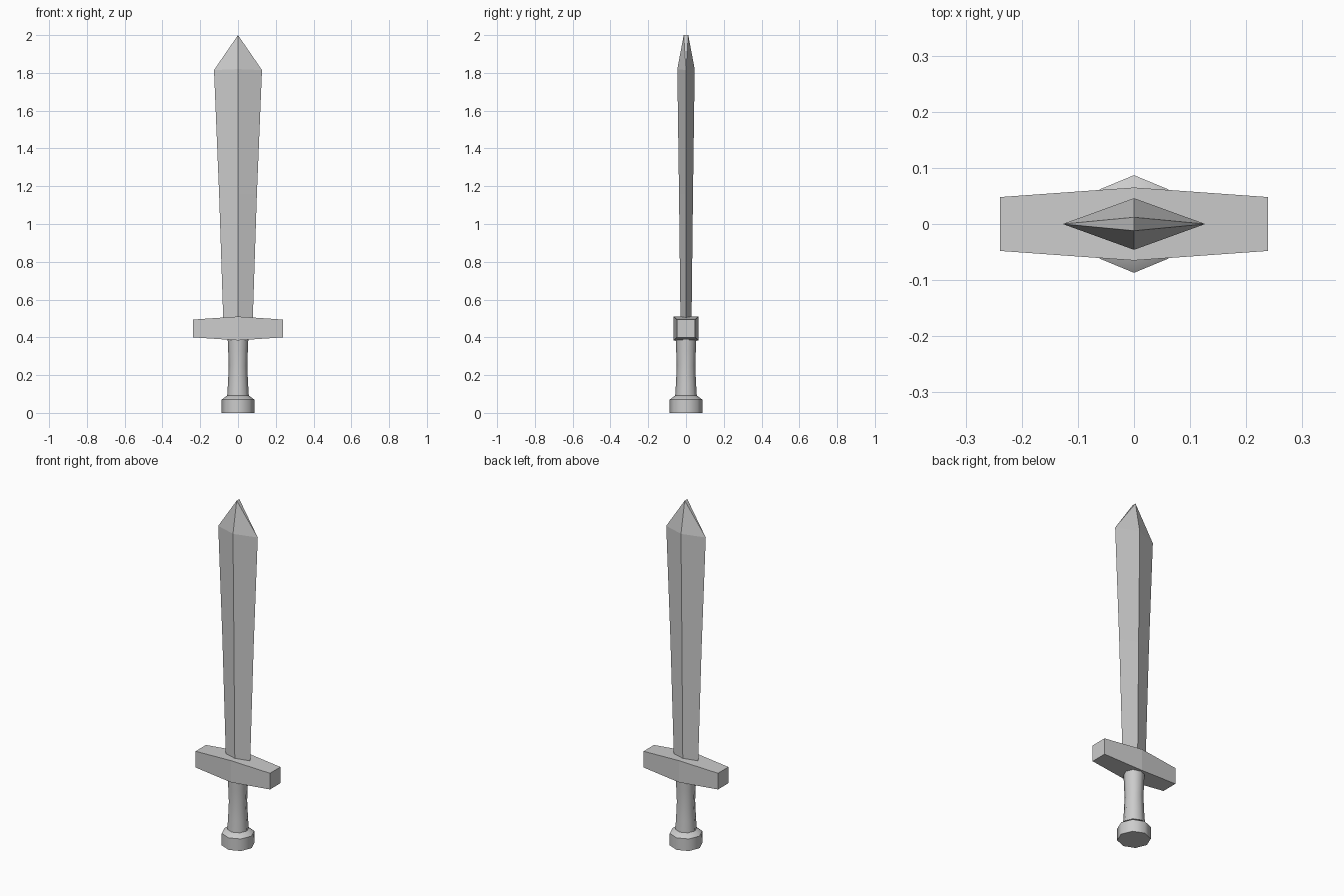
import bpy, bmesh, math

if "Cube" in bpy.data.objects:
    bpy.data.objects.remove(bpy.data.objects["Cube"])


def loft(name, rings, smooth_angle=None):
    """Skin a list of equally sized vertex rings and cap both ends."""
    bm = bmesh.new()
    loops = [[bm.verts.new(p) for p in ring] for ring in rings]
    n = len(loops[0])
    for a, b in zip(loops, loops[1:]):
        for i in range(n):
            j = (i + 1) % n
            bm.faces.new((a[i], a[j], b[j], b[i]))
    bm.faces.new(loops[0][::-1])
    bm.faces.new(loops[-1])
    bmesh.ops.remove_doubles(bm, verts=bm.verts, dist=1e-5)
    bmesh.ops.recalc_face_normals(bm, faces=bm.faces)
    mesh = bpy.data.meshes.new(name)
    bm.to_mesh(mesh)
    bm.free()
    obj = bpy.data.objects.new(name, mesh)
    bpy.context.collection.objects.link(obj)
    if smooth_angle:
        bpy.ops.object.select_all(action='DESELECT')
        obj.select_set(True)
        bpy.context.view_layer.objects.active = obj
        bpy.ops.object.shade_smooth_by_angle(angle=math.radians(smooth_angle))
    return obj


def diamond(z, hx, hy, edge_z=None):
    e = z if edge_z is None else edge_z
    return [(hx, 0, e), (0, hy, z), (-hx, 0, e), (0, -hy, z)]


def octagon(z, r):
    return [(r * math.cos(k * math.pi / 4), r * math.sin(k * math.pi / 4), z)
            for k in range(8)]


def guard_section(x, hy, z0, z1):
    return [(x, -hy, z0), (x, hy, z0), (x, hy, z1), (x, -hy, z1)]


# Blade: diamond section widening upwards
shoulder = diamond(1.82, 0.127, 0.046, 1.815)
blade = loft("blade", [diamond(0.46, 0.077, 0.029), diamond(1.16, 0.1, 0.037), shoulder])

# Blade point: closes to a short ridge running front to back
bm = bmesh.new()
bm.from_mesh(blade.data)
top = [min(bm.verts, key=lambda v: sum((v.co[i] - p[i]) ** 2 for i in range(3)))
       for p in shoulder]
bmesh.ops.delete(bm, geom=[f for f in bm.faces if all(v in top for v in f.verts)],
                 context='FACES_ONLY')
right, back, left, front = top
tip_back = bm.verts.new((0, 0.012, 2.0))
tip_front = bm.verts.new((0, -0.012, 2.0))
for side in (right, left):
    bm.faces.new((side, back, tip_back))
    bm.faces.new((side, tip_back, tip_front))
    bm.faces.new((side, tip_front, front))
bmesh.ops.recalc_face_normals(bm, faces=bm.faces)
bm.to_mesh(blade.data)
bm.free()

# Crossguard: tapers towards both ends
loft("crossguard", [guard_section(-0.239, 0.048, 0.40, 0.494),
                    guard_section(0, 0.065, 0.384, 0.51),
                    guard_section(0.239, 0.048, 0.40, 0.494)])

# Grip: slightly waisted eight-sided handle
loft("grip", [octagon(z, r) for z, r in
              ((0.08, 0.058), (0.16, 0.053), (0.25, 0.049), (0.33, 0.052), (0.42, 0.056))], 60)

# Pommel: octagonal cap with a sloped shoulder
loft("pommel", [octagon(z, r) for z, r in
                ((0, 0.087), (0.07, 0.087), (0.092, 0.057))], 50)
